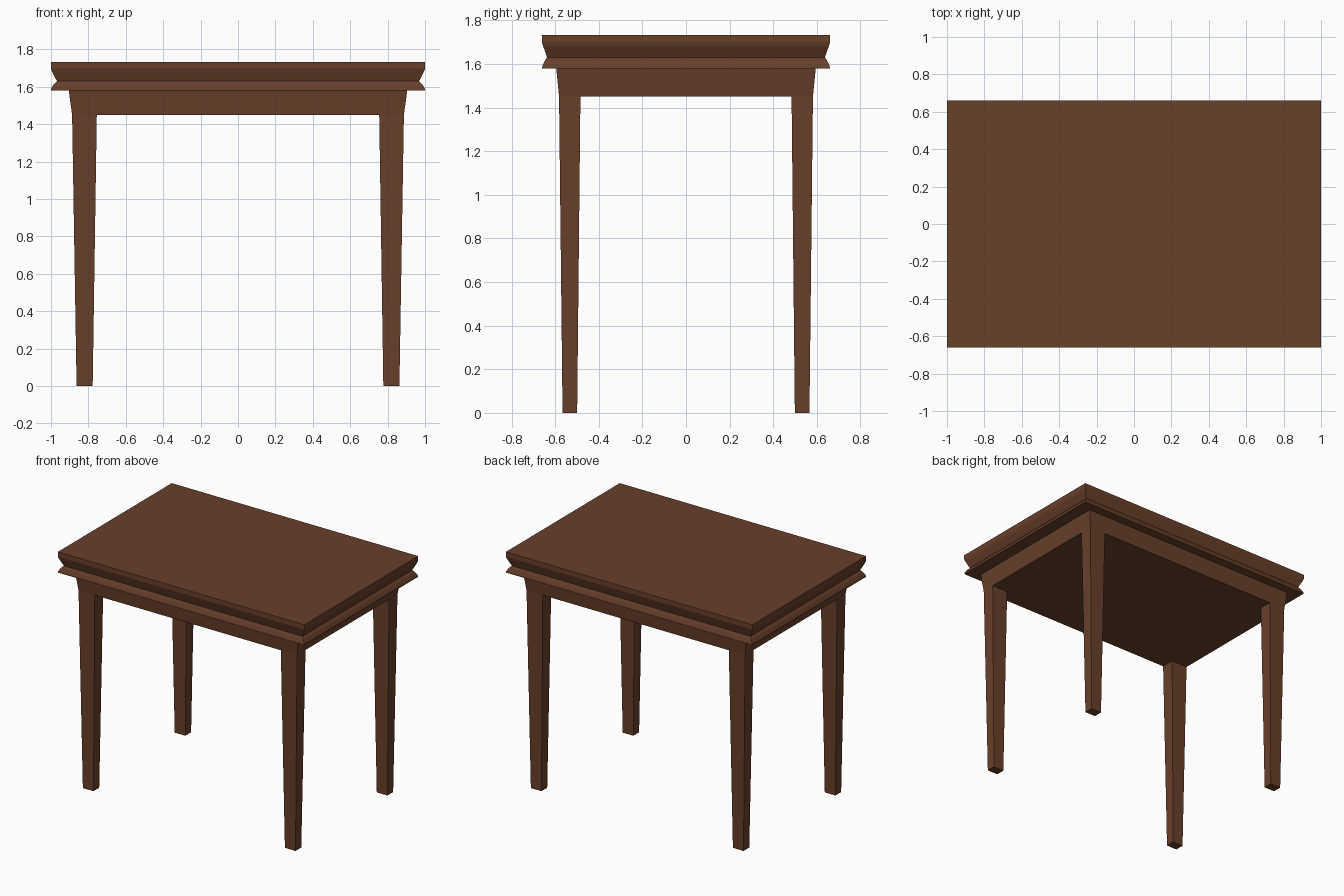
import bpy, bmesh

if "Cube" in bpy.data.objects:
    bpy.data.objects.remove(bpy.data.objects["Cube"])

wood = bpy.data.materials.new("dark_wood")
wood.diffuse_color = (0.138, 0.050, 0.023, 1)
wood.use_nodes = True
wood.node_tree.nodes["Principled BSDF"].inputs["Base Color"].default_value = wood.diffuse_color


def loft(name, sections):
    """Stack rectangles (x0, x1, y0, y1, z), bottom to top, into a closed solid."""
    bm = bmesh.new()
    rings = [[bm.verts.new(p) for p in
              ((x0, y0, z), (x1, y0, z), (x1, y1, z), (x0, y1, z))]
             for x0, x1, y0, y1, z in sections]
    for low, high in zip(rings, rings[1:]):
        for i in range(4):
            j = (i + 1) % 4
            bm.faces.new((low[i], low[j], high[j], high[i]))
    bm.faces.new(rings[0][::-1])
    bm.faces.new(rings[-1])
    bmesh.ops.recalc_face_normals(bm, faces=bm.faces)
    mesh = bpy.data.meshes.new(name)
    bm.to_mesh(mesh)
    bm.free()
    mesh.materials.append(wood)
    obj = bpy.data.objects.new(name, mesh)
    bpy.context.collection.objects.link(obj)
    return obj


def centred(profile):
    return [(-x, x, -y, y, z) for x, y, z in profile]


# Moulded table top: lower lip, waist, upper slab
loft("table_top", centred([
    (1.0, 0.66, 1.58), (0.998, 0.658, 1.592), (0.985, 0.648, 1.613),
    (0.968, 0.637, 1.63), (0.995, 0.655, 1.682), (1.0, 0.66, 1.697),
    (1.0, 0.66, 1.732)]))

# Solid apron flaring up to the top
loft("apron", centred([(0.887, 0.582, 1.45), (0.905, 0.595, 1.58)]))

# Four tapered legs
for x_name, sx in (("left", -1), ("right", 1)):
    for y_name, sy in (("front", -1), ("back", 1)):
        loft(f"{y_name}_{x_name}_leg", [
            (sx * a, sx * b, sy * c, sy * d, z) for a, b, c, d, z in (
                (0.777, 0.863, 0.499, 0.566, 0.0),
                (0.755, 0.887, 0.484, 0.582, 1.45))])
